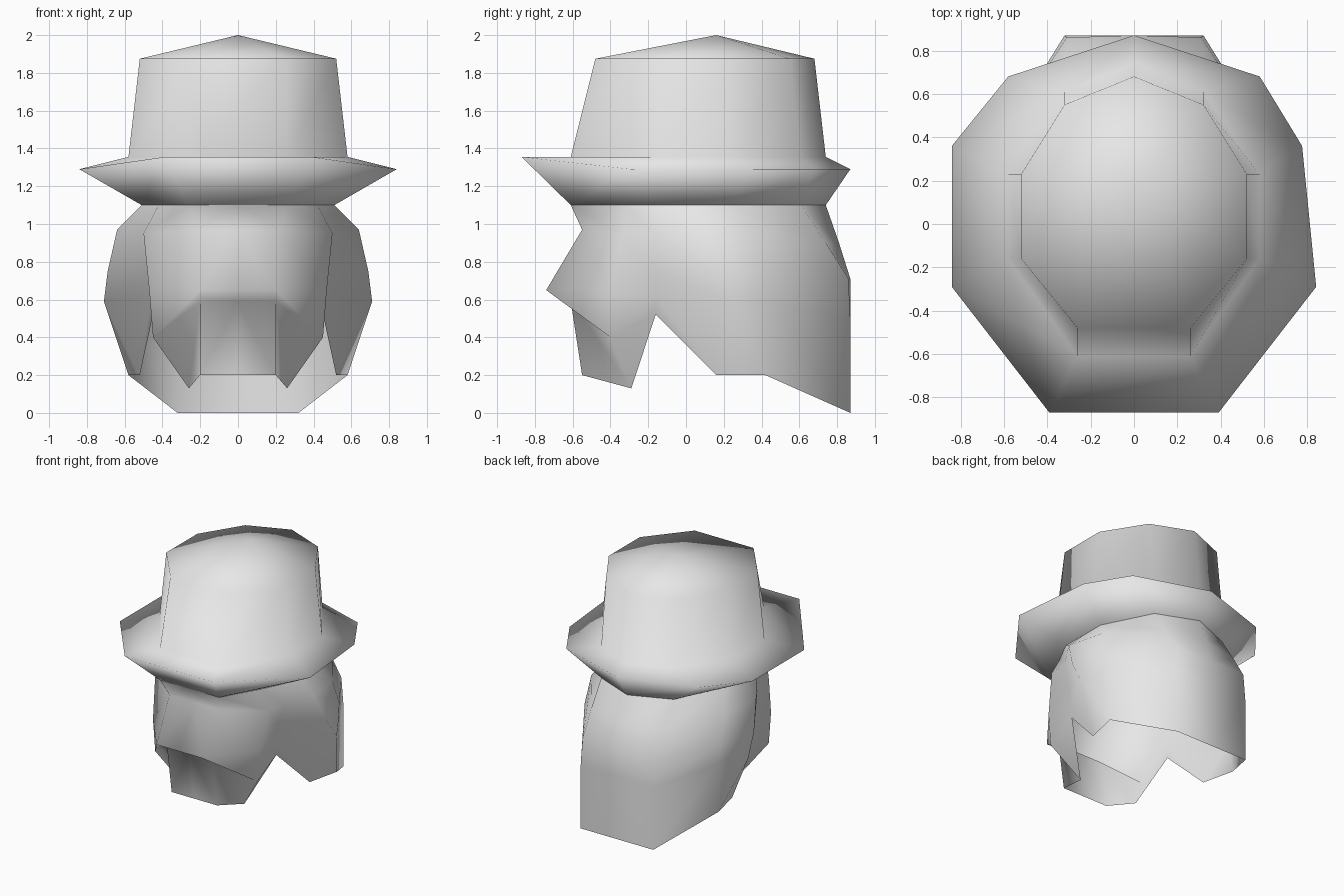
import bpy
import bmesh

default_cube = bpy.data.objects.get("Cube")
if default_cube:
    bpy.data.objects.remove(default_cube, do_unlink=True)


def make_material(name, colour):
    material = bpy.data.materials.new(name)
    material.use_nodes = True
    material.diffuse_color = colour
    material.node_tree.nodes["Principled BSDF"].inputs["Base Color"].default_value = colour
    return material


def finish_object(name, bm, material):
    """Turn the bmesh into a smooth shaded object."""
    for face in bm.faces:
        face.smooth = True
    mesh = bpy.data.meshes.new(name)
    bm.to_mesh(mesh)
    bm.free()
    mesh.materials.append(material)
    obj = bpy.data.objects.new(name, mesh)
    bpy.context.collection.objects.link(obj)
    return obj


def bridge(bm, first, second, closed):
    """Join two rows of vertices with quads."""
    count = len(first)
    for i in range(count if closed else count - 1):
        j = (i + 1) % count
        bm.faces.new((first[i], first[j], second[j], second[i]))


def mirrored_ring(half):
    """Complete a half outline, front to back, around the other side."""
    return half + [(-x, y, z) for x, y, z in reversed(half) if x > 0]


def at_height(outline, z):
    return [(x, y, z) for x, y in outline]


grey = make_material("light grey", (0.8, 0.8, 0.8, 1))

# Hat outlines, listed from the front corner to the middle of the back
band = [(.26, -.61), (.51, -.16), (.51, .23), (.32, .61), (0, .74)]
crown_base = [(.26, -.61), (.58, -.16), (.58, .23), (.32, .61), (0, .74)]
crown_rim = [(.26, -.48), (.52, -.16), (.52, .23), (.32, .55), (0, .68)]
brim_sides = [(.84, -.29), (.84, .36), (.58, .68), (0, .87)]
brim_edge = [(.39, -.87, 1.355)] + at_height(brim_sides, 1.29)

# Hat: band, flared brim, crown and peaked top
bm = bmesh.new()
outlines = [at_height(band, 1.1), brim_edge,
            at_height(crown_base, 1.355), at_height(crown_rim, 1.875)]
rings = [[bm.verts.new(p) for p in mirrored_ring(o)] for o in outlines]
for lower, upper in zip(rings, rings[1:]):
    bridge(bm, lower, upper, closed=True)
peak = bm.verts.new((0, .16, 2))
rim = rings[-1]
for i, vert in enumerate(rim):
    bm.faces.new((vert, rim[(i + 1) % len(rim)], peak))
# Slight dent in the brim on one side
rings[1][2].co.x = .775
finish_object("hat", bm, grey)

# Head shell: vertical strips of points running from the hat to the lower edge
muzzle = [(.26, -.61, 1.1), (.22, -.55, .97), (.2, -.74, .65), (.2, -.61, .59), (.2, -.55, .2)]
jaw = [(.42, -.33, 1.1), (.5, -.33, .95), (.47, -.4, .65), (.45, -.4, .4), (.26, -.29, .13)]
notch = [(.51, -.16, 1.1), (.52, -.16, .95), (.48, -.16, .75), (.46, -.16, .62), (.45, -.16, .52)]
ear = [(.51, .03, 1.1), (.64, .03, .97), (.69, .13, .75), (.71, .23, .59), (.52, .16, .2)]
side = [(.51, .23, 1.1), (.59, .35, .95), (.6, .42, .75), (.59, .42, .59), (.58, .42, .2)]
nape = [(.32, .61, 1.1), (.32, .74, .9), (.31, .86, .71), (.32, .87, .5), (.32, .87, 0)]
face_middle = [(0, y, z) for x, y, z in muzzle]
back_middle = [(0, .74, 1.1), (0, .81, .9)] + [(0, .87, z) for x, y, z in nape[2:]]

bm = bmesh.new()
strips = [face_middle, muzzle, jaw, notch, ear, side, nape, back_middle]
columns = [[bm.verts.new(p) for p in strip] for strip in strips]
for left, right in zip(columns, columns[1:]):
    bridge(bm, left, right, closed=False)
head = finish_object("head_shell", bm, grey)
mirror = head.modifiers.new("mirror", 'MIRROR')
mirror.use_clip = True
